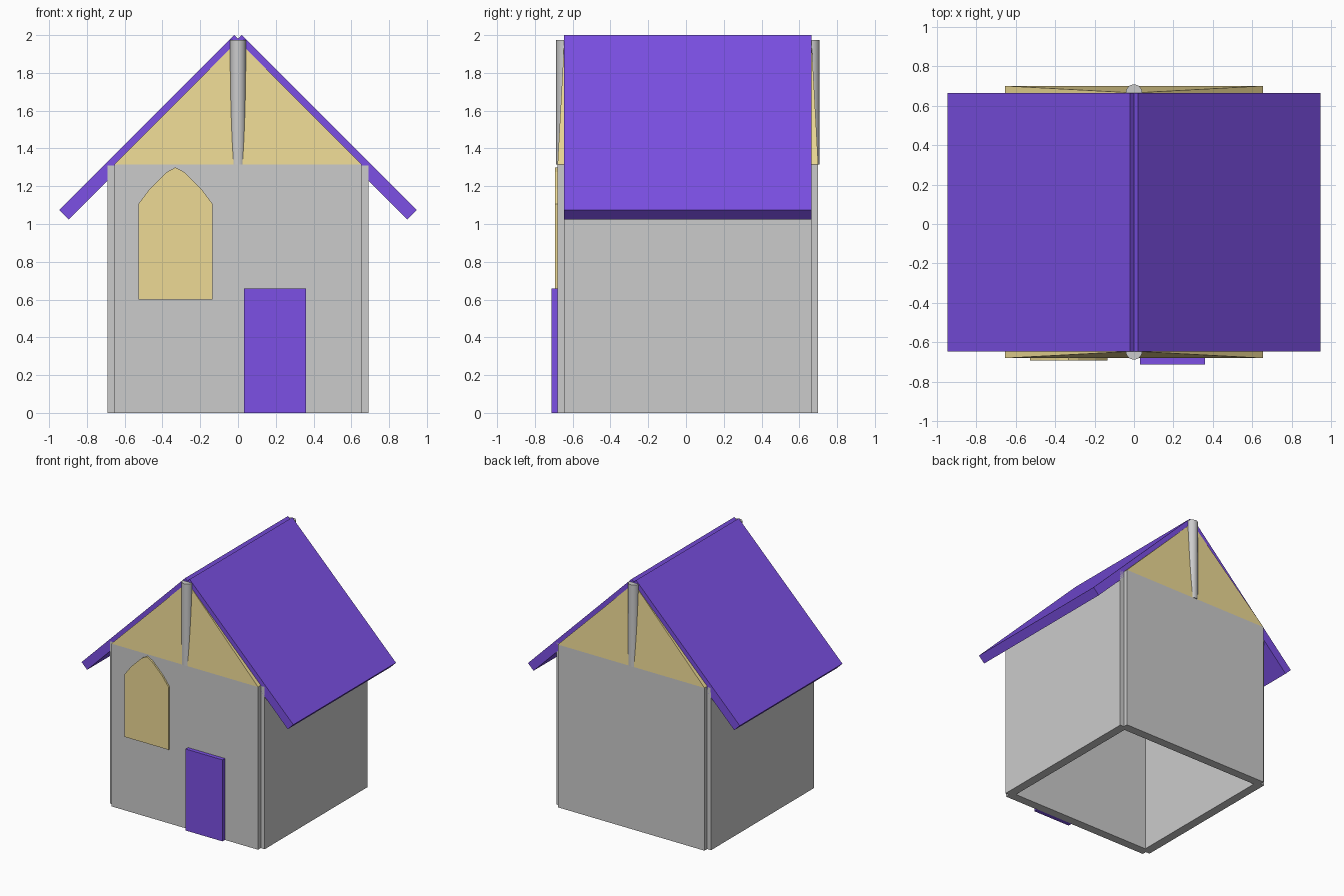
import bpy, bmesh, math

if "Cube" in bpy.data.objects:
    bpy.data.objects.remove(bpy.data.objects["Cube"])

S = 1.31          # panel side
T = 0.07          # panel thickness
CY = 0.01         # house centre in y


def material(name, rgb):
    m = bpy.data.materials.new(name)
    m.diffuse_color = (*rgb, 1)
    m.use_nodes = True
    m.node_tree.nodes["Principled BSDF"].inputs["Base Color"].default_value = m.diffuse_color
    return m


purple = material("purple", (0.20, 0.08, 0.78))
cream = material("cream", (0.85, 0.70, 0.30))


def finish(name, mat=None):
    ob = bpy.context.object
    ob.name = name
    if mat:
        ob.data.materials.append(mat)
    return ob


def box(name, loc, size, mat=None, rot=(0, 0, 0)):
    bpy.ops.mesh.primitive_cube_add(size=1, location=loc, rotation=rot)
    ob = finish(name, mat)
    ob.scale = size
    return ob


# Wall and roof panels on both sides, meeting at their centre lines
for s, side in ((-1, "left"), (1, "right")):
    box(side + "_wall", (s * S / 2, CY, S / 2), (T, S, S))
    box(side + "_roof", (s * 0.458, CY, 1.512), (S, S, T), purple,
        (0, s * math.radians(45), 0))

for s, side in ((-1, "front"), (1, "back")):
    y = CY + s * S / 2
    box(side + "_wall", (0, y, S / 2 + 0.002), (S, T, S + 0.004))

    # Gable: a flattened four-sided pyramid
    bm = bmesh.new()
    base = [bm.verts.new((x * S / 2, y + d * T / 2, 1.314))
            for x, d in ((-1, -1), (1, -1), (1, 1), (-1, 1))]
    tip = bm.verts.new((0, y, 1.97))
    bm.faces.new(base[::-1])
    for i in range(4):
        bm.faces.new((base[i], base[(i + 1) % 4], tip))
    me = bpy.data.meshes.new(side + "_gable")
    bm.to_mesh(me)
    bm.free()
    me.materials.append(cream)
    bpy.context.collection.objects.link(bpy.data.objects.new(side + "_gable", me))

    # Round post half sunk into the gable
    bpy.ops.mesh.primitive_cylinder_add(vertices=32, radius=0.042, depth=0.66,
                                        location=(0, y, 1.645))
    finish(side + "_post")
    bpy.ops.object.shade_smooth_by_angle()

# Door
box("door", (0.195, -0.694, 0.329), (0.328, 0.034, 0.658), purple)

# Pointed window: half profile mirrored and extruded
half = [(0.197, 0.60), (0.197, 1.105), (0.137, 1.185), (0.046, 1.275)]
outline = half + [(0, 1.30)] + [(-x, z) for x, z in reversed(half)]
bm = bmesh.new()
face = bm.faces.new([bm.verts.new((x - 0.331, -0.66, z)) for x, z in outline])
ext = bmesh.ops.extrude_face_region(bm, geom=[face])
bmesh.ops.translate(bm, vec=(0, -0.033, 0),
                    verts=[v for v in ext["geom"] if isinstance(v, bmesh.types.BMVert)])
bmesh.ops.recalc_face_normals(bm, faces=bm.faces)
me = bpy.data.meshes.new("window")
bm.to_mesh(me)
bm.free()
me.materials.append(cream)
bpy.context.collection.objects.link(bpy.data.objects.new("window", me))
